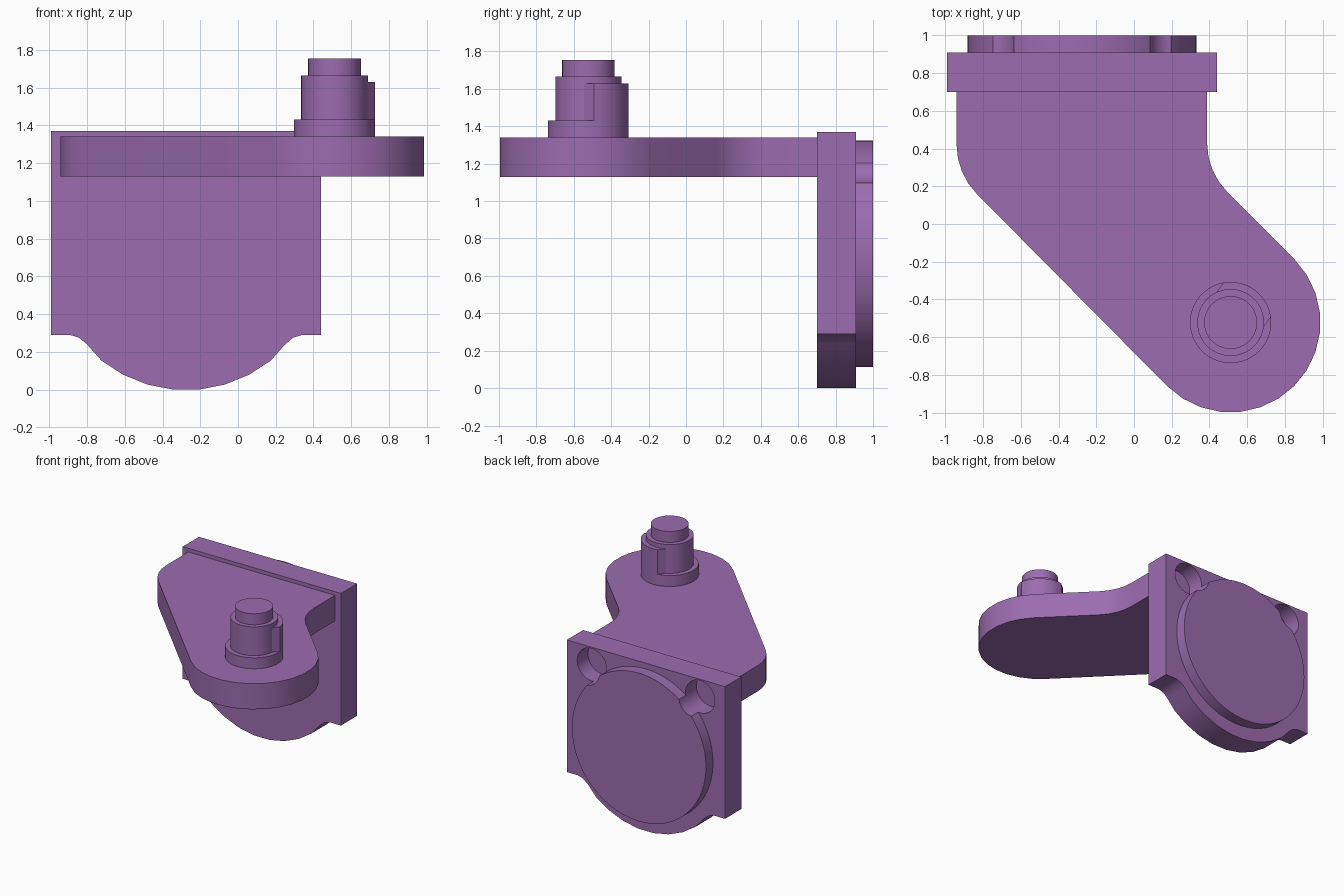
import bpy, bmesh, math
from mathutils import Vector

if "Cube" in bpy.data.objects:
    bpy.data.objects.remove(bpy.data.objects["Cube"], do_unlink=True)

purple = bpy.data.materials.new("purple")
purple.use_nodes = True
COLOUR = (0.33, 0.15, 0.43, 1)
purple.diffuse_color = COLOUR
purple.node_tree.nodes["Principled BSDF"].inputs["Base Color"].default_value = COLOUR


def arc(cx, cy, r, a0, a1, n):
    """Points along an arc, angles in degrees, n segments."""
    angles = [math.radians(a0 + (a1 - a0) * i / n) for i in range(n + 1)]
    return [(cx + r * math.cos(a), cy + r * math.sin(a)) for a in angles]


def circle(cx, cy, r, n=64):
    return arc(cx, cy, r, 0, 360, n)[:-1]


def extrude(name, outline, lo, hi, axis="Z"):
    """Extrude an outline along z, or an x-z outline along y."""
    def place(p, h):
        return (p[0], p[1], h) if axis == "Z" else (p[0], h, p[1])
    bm = bmesh.new()
    face = bm.faces.new([bm.verts.new(place(p, lo)) for p in outline])
    out = bmesh.ops.extrude_face_region(bm, geom=[face])
    shift = Vector(place((0, 0), hi - lo))
    moved = [v for v in out["geom"] if isinstance(v, bmesh.types.BMVert)]
    bmesh.ops.translate(bm, verts=moved, vec=shift)
    bmesh.ops.recalc_face_normals(bm, faces=bm.faces)
    mesh = bpy.data.meshes.new(name)
    bm.to_mesh(mesh)
    bm.free()
    mesh.materials.append(purple)
    ob = bpy.data.objects.new(name, mesh)
    bpy.context.collection.objects.link(ob)
    return ob


def activate(ob):
    bpy.ops.object.select_all(action="DESELECT")
    ob.select_set(True)
    bpy.context.view_layer.objects.active = ob


# Upright plate with rounded bottom and small fillets
PX, PZ = -0.275, 0.718
bottom = arc(PX, PZ, 0.721, 231.5, 308.5, 7)
fillet = [(0.525, 0.24), (0.567, 0.275), (0.615, 0.29), (0.715, 0.29), (0.715, 1.37)]
right_side = [(PX + x, z) for x, z in fillet]
left_side = [(PX - x, z) for x, z in reversed(fillet)]
plate = extrude("mounting_plate", bottom + right_side + left_side, 0.70, 0.91, "Y")

# Raised round boss on the back
boss = extrude("round_boss", circle(PX, PZ, 0.606, 72), 0.91, 1.0, "Y")

# Screw pockets cut into plate and boss at the top corners
cutters = [extrude("pocket_cutter", circle(PX + s * 0.49, 1.228, 0.132, 40), 0.77, 1.1, "Y")
           for s in (-1, 1)]
for ob in (plate, boss):
    activate(ob)
    for cutter in cutters:
        mod = ob.modifiers.new("pocket", "BOOLEAN")
        mod.operation = "DIFFERENCE"
        mod.solver = "EXACT"
        mod.object = cutter
        bpy.ops.object.modifier_apply(modifier=mod.name)
for cutter in cutters:
    bpy.data.objects.remove(cutter, do_unlink=True)

# Horizontal arm swept diagonally to a rounded end
CX, CY = 0.512, -0.522
outline = ([(-0.94, 0.70)]
           + arc(-0.57, 0.42, 0.37, 180, 225, 4)
           + arc(CX, CY, 0.476, 225, 405, 14)
           + arc(0.757, 0.43, 0.37, 225, 180, 4)
           + [(0.387, 0.70)])
arm = extrude("arm", outline, 1.13, 1.34)

# Stepped pin
parts = [plate, boss, arm]
for name, r, lo, hi in (("pin_collar", 0.215, 1.34, 1.43),
                        ("pin_body", 0.177, 1.43, 1.665),
                        ("pin_tip", 0.14, 1.665, 1.755)):
    parts.append(extrude(name, circle(CX, CY, r), lo, hi))

# Stop lug with parallel sides on one side of the pin
R, HALF, AIM = 0.215, 0.155, 54
swing = math.degrees(math.asin(HALF / R))
inner = math.degrees(math.asin(HALF / 0.17))
lug = (arc(CX, CY, R, AIM - swing, AIM + swing, 16)
       + arc(CX, CY, 0.17, AIM + inner, AIM - inner, 1))
parts.append(extrude("pin_stop_lug", lug, 1.43, 1.63))

for ob in parts:
    activate(ob)
    bpy.ops.object.shade_smooth_by_angle(angle=math.radians(30))
